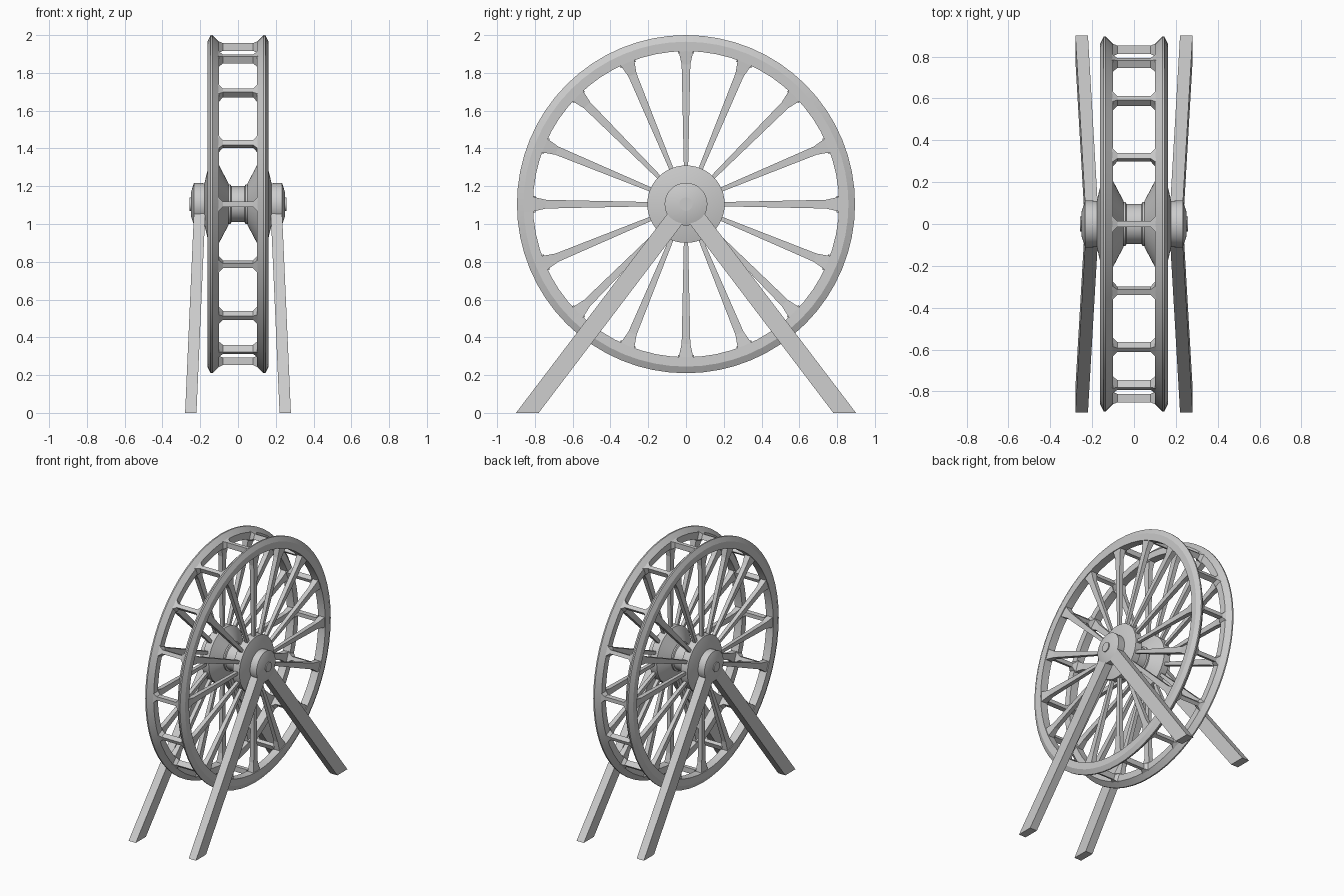
import bpy, bmesh, math
from mathutils import Matrix, Vector

if "Cube" in bpy.data.objects:
    bpy.data.objects.remove(bpy.data.objects["Cube"])

AXLE_Z = 1.105
SPOKES = 16


def finish(name, bm, angle=None):
    bmesh.ops.recalc_face_normals(bm, faces=bm.faces)
    mesh = bpy.data.meshes.new(name)
    bm.to_mesh(mesh)
    bm.free()
    ob = bpy.data.objects.new(name, mesh)
    bpy.context.collection.objects.link(ob)
    if angle:
        bpy.ops.object.select_all(action='DESELECT')
        ob.select_set(True)
        bpy.context.view_layer.objects.active = ob
        bpy.ops.object.shade_smooth_by_angle(angle=math.radians(angle))
    return ob


def lathe(name, profile, steps, closed=False):
    """Spin (x, radius) points around the axle line."""
    bm = bmesh.new()
    rings = []
    for i in range(steps):
        a = 2 * math.pi * i / steps
        rings.append([bm.verts.new((x, r * math.sin(a), AXLE_Z + r * math.cos(a)))
                      for x, r in profile])
    n = len(profile)
    for i in range(steps):
        p, q = rings[i], rings[(i + 1) % steps]
        for j in range(n if closed else n - 1):
            k = (j + 1) % n
            bm.faces.new((p[j], p[k], q[k], q[j]))
    if not closed:
        bm.faces.new([r[0] for r in rings])
        bm.faces.new([r[-1] for r in rings])
    return finish(name, bm, 25)


def loft(bm, loops, matrix):
    """Skin a chain of four-cornered sections and cap both ends."""
    rings = [[bm.verts.new(matrix @ Vector(c)) for c in loop] for loop in loops]
    for p, q in zip(rings, rings[1:]):
        for j in range(4):
            k = (j + 1) % 4
            bm.faces.new((p[j], p[k], q[k], q[j]))
    bm.faces.new(rings[0])
    bm.faces.new(rings[-1])


def spin_matrix(i):
    return (Matrix.Translation((0, 0, AXLE_Z)) @
            Matrix.Rotation(2 * math.pi * i / SPOKES, 4, 'X'))


CORNERS = ((-1, -1), (1, -1), (1, 1), (-1, 1))
# rim section, hub flange and bearing cap as (x, radius)
RIM = [(.10, .81), (.16, .81), (.162, .86), (.145, .895), (.135, .895), (.10, .86)]
HUB = [(.05, .09), (.05, .11), (.10, .205), (.155, .205), (.178, .11)]
CAP = [(.17, .11), (.233, .113), (.25, .06)]
# spoke as (distance from axle, half width, half depth)
SPOKE = [(.18, .011, .012), (.74, .023, .017), (.82, .041, .025)]
# crossbar as (x, half width, half height)
BAR = [(-.11, .043, .034), (-.08, .014, .02), (.08, .014, .02), (.11, .043, .034)]

for side, word in ((-1, "left"), (1, "right")):
    lathe(word + "_rim", [(side * x, r) for x, r in RIM], 64, True)
    lathe(word + "_hub", [(side * x, r) for x, r in HUB], 48)
    lathe(word + "_bearing_cap", [(side * x, r) for x, r in CAP], 48)

    # spokes flare where they meet the rim
    bm = bmesh.new()
    for i in range(SPOKES):
        loft(bm, [[(side * .13 + u * d, v * w, r) for u, v in CORNERS]
                  for r, w, d in SPOKE], spin_matrix(i))
    finish(word + "_spokes", bm)

    # splayed legs, cut flat on the ground
    for end, place in ((-1, "front"), (1, "back")):
        bm = bmesh.new()
        loft(bm, [[(side * x + u * .03, end * y + v * .06, z) for u, v in CORNERS]
                  for x, y, z in ((.25, .84, 0), (.203, .03, 1.066))], Matrix())
        finish(f"{word}_{place}_leg", bm)

# crossbars tie the two rims together
bm = bmesh.new()
for i in range(SPOKES):
    loft(bm, [[(x, u * w, .832 + v * h) for u, v in CORNERS]
              for x, w, h in BAR], spin_matrix(i))
finish("crossbars", bm)

# central drum and through axle
lathe("drum", [(-.06, .105), (-.04, .105), (-.035, .095),
               (.035, .095), (.04, .105), (.06, .105)], 48)
lathe("axle", [(-.257, .035), (.257, .035)], 32)
